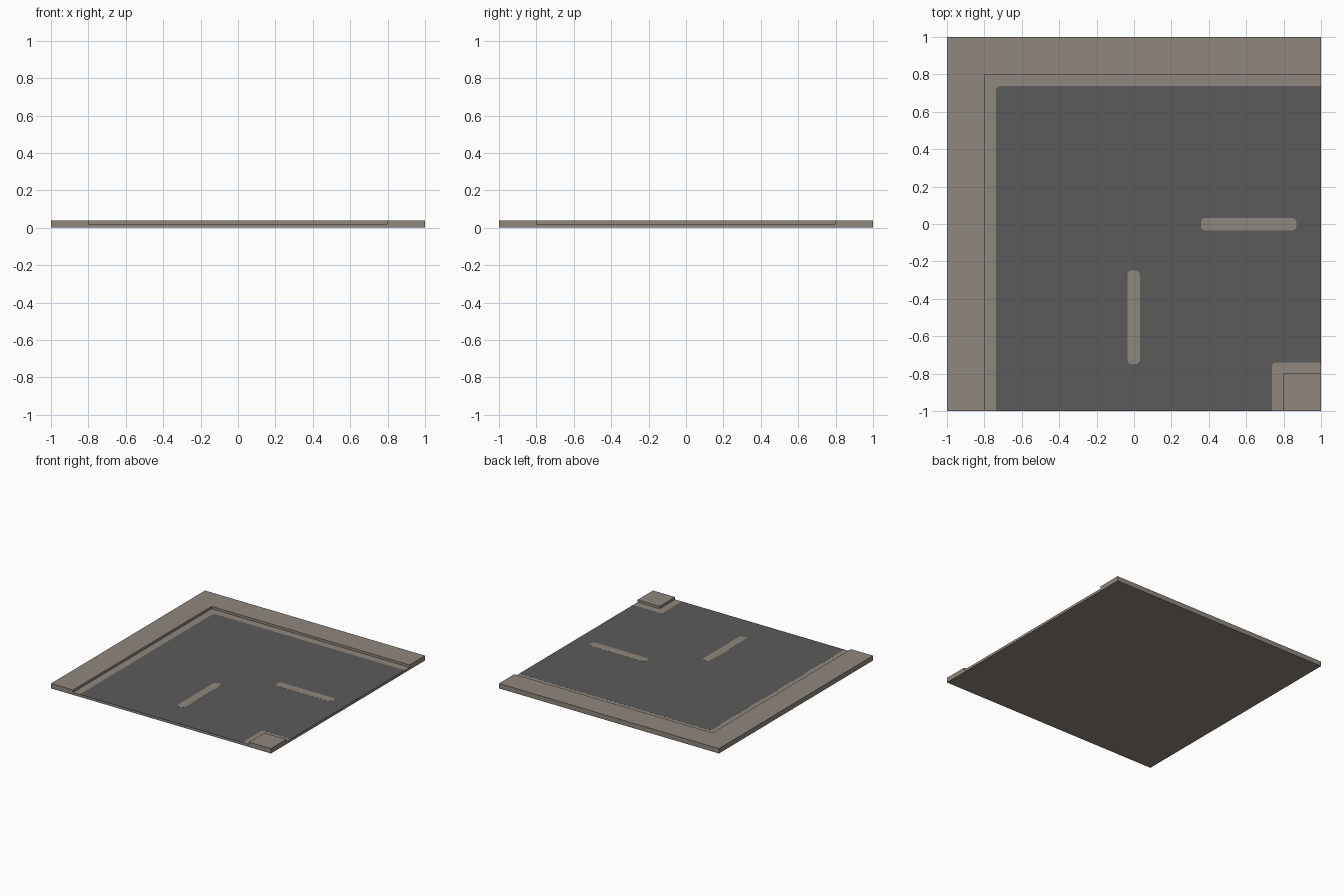
import bpy, bmesh, math
from mathutils import Matrix

if "Cube" in bpy.data.objects:
    bpy.data.objects.remove(bpy.data.objects["Cube"])


def material(name, rgb):
    m = bpy.data.materials.new(name)
    m.diffuse_color = (*rgb, 1)
    m.use_nodes = True
    m.node_tree.nodes["Principled BSDF"].inputs["Base Color"].default_value = m.diffuse_color
    return m


PAVING = material("paving_stone", (0.275, 0.242, 0.208))
ASPHALT = material("asphalt", (0.105, 0.105, 0.105))


def finish(bm, name, mat):
    bmesh.ops.recalc_face_normals(bm, faces=bm.faces)
    me = bpy.data.meshes.new(name)
    bm.to_mesh(me)
    bm.free()
    me.materials.append(mat)
    ob = bpy.data.objects.new(name, me)
    bpy.context.collection.objects.link(ob)
    return ob


def outline(corners):
    """Outline from (x, y, radius) corners; radius 0 stays sharp."""
    pts = []
    n = len(corners)
    for i, (x, y, r) in enumerate(corners):
        if r == 0:
            pts.append((x, y))
            continue
        ends = []
        for px, py, _ in (corners[i - 1], corners[(i + 1) % n]):
            d = math.hypot(px - x, py - y)
            ends.append((x + (px - x) * r / d, y + (py - y) * r / d))
        (ax, ay), (bx, by) = ends
        for k in range(5):
            t = k / 4
            u, v, w = (1 - t) ** 2, 2 * t * (1 - t), t * t
            pts.append((u * ax + v * x + w * bx, u * ay + v * y + w * by))
    return pts


def plate(name, corners, z0, z1, mat):
    bm = bmesh.new()
    face = bm.faces.new([bm.verts.new((x, y, z0)) for x, y in outline(corners)])
    ext = bmesh.ops.extrude_face_region(bm, geom=[face], use_keep_orig=True)
    verts = [v for v in ext["geom"] if isinstance(v, bmesh.types.BMVert)]
    bmesh.ops.translate(bm, verts=verts, vec=(0, 0, z1 - z0))
    return finish(bm, name, mat)


# Tile slab with the raised L-shaped pavement and the inner corner block
bm = bmesh.new()
bmesh.ops.create_cube(bm, size=1, matrix=Matrix.Translation((0, 0, 0.01))
                      @ Matrix.Diagonal((2, 2, 0.02, 1)))
for axis in ((1, 0, 0), (0, 1, 0)):
    for s in (-0.8, 0.8):
        bmesh.ops.bisect_plane(bm, geom=bm.verts[:] + bm.edges[:] + bm.faces[:],
                               plane_co=[a * s for a in axis], plane_no=axis)
raised = []
for f in bm.faces:
    c = f.calc_center_median()
    if f.normal.z > 0.9 and (c.x < -0.8 or c.y > 0.8 or (c.x > 0.8 and c.y < -0.8)):
        raised.append(f)
ext = bmesh.ops.extrude_face_region(bm, geom=raised)
verts = [v for v in ext["geom"] if isinstance(v, bmesh.types.BMVert)]
bmesh.ops.translate(bm, verts=verts, vec=(0, 0, 0.02))
left_over = [f for f in raised if f.is_valid]
if left_over:
    bmesh.ops.delete(bm, geom=left_over, context='FACES')
bm.normal_update()
bmesh.ops.dissolve_limit(bm, angle_limit=0.02, verts=bm.verts[:], edges=bm.edges[:])
finish(bm, "pavement_slab", PAVING)

# Asphalt surface, leaving a gutter strip beside each kerb
plate("road_surface", [(-0.738, -1, 0), (0.738, -1, 0), (0.738, -0.74, 0.025),
                       (1, -0.74, 0), (1, 0.737, 0), (-0.738, 0.737, 0.025)],
      0.02, 0.0204, ASPHALT)


# Painted lane dashes
def dash(name, x0, x1, y0, y1, r):
    plate(name, [(x0, y0, r), (x1, y0, r), (x1, y1, r), (x0, y1, r)],
          0.0203, 0.0209, PAVING)


dash("lane_dash_right", 0.357, 0.868, -0.034, 0.032, 0.025)
dash("lane_dash_front", -0.036, 0.032, -0.75, -0.248, 0.03)
